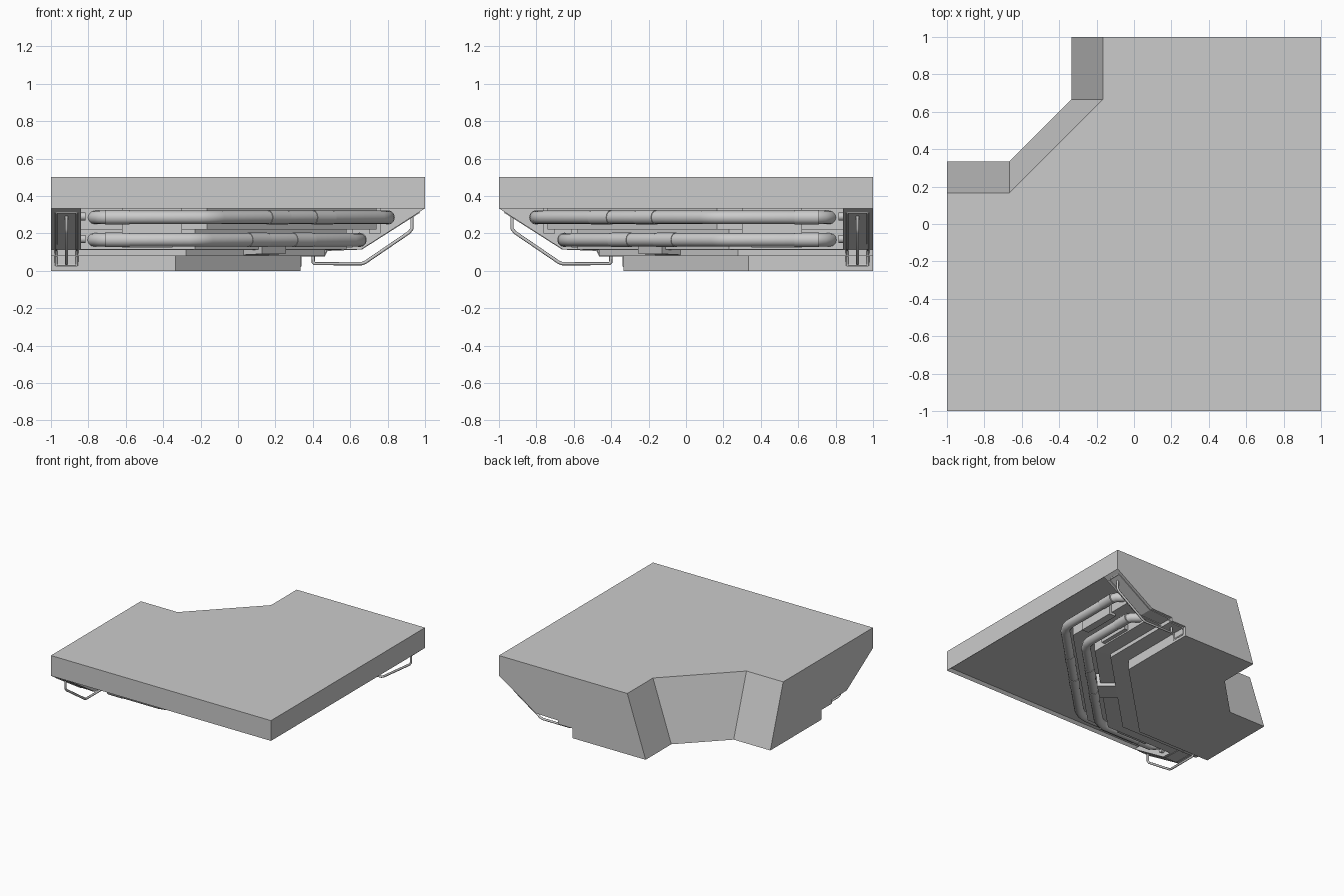
import bpy, bmesh, math
from mathutils import Vector

if "Cube" in bpy.data.objects:
    bpy.data.objects.remove(bpy.data.objects["Cube"])

T = math.tan(math.radians(22.5))


def corner(p):
    # y where a line at offset p turns onto the diagonal run
    return 1/3 - (p - 1/3) * T


def mir(v):
    # mirror across the plan diagonal
    return (-v[1], -v[0], v[2])


def loft(name, rings, closed=True):
    bm = bmesh.new()
    vs = [[bm.verts.new(co) for co in r] for r in rings]
    n = len(rings[0])
    for a, b in zip(vs, vs[1:]):
        for i in range(n if closed else n - 1):
            j = (i + 1) % n
            bm.faces.new((a[i], a[j], b[j], b[i]))
    bm.faces.new(vs[0])
    bm.faces.new(vs[-1])
    bmesh.ops.recalc_face_normals(bm, faces=bm.faces)
    me = bpy.data.meshes.new(name)
    bm.to_mesh(me)
    bm.free()
    ob = bpy.data.objects.new(name, me)
    bpy.context.collection.objects.link(ob)
    return ob


def pipe(name, pts, r, res=4):
    cu = bpy.data.curves.new(name, 'CURVE')
    cu.dimensions = '3D'
    cu.bevel_depth = r
    cu.bevel_resolution = res
    cu.use_fill_caps = True
    sp = cu.splines.new('POLY')
    sp.points.add(len(pts) - 1)
    for q, co in zip(sp.points, pts):
        q.co = (*co, 1)
    ob = bpy.data.objects.new(name, cu)
    bpy.context.collection.objects.link(ob)
    bpy.ops.object.select_all(action='DESELECT')
    ob.select_set(True)
    bpy.context.view_layer.objects.active = ob
    bpy.ops.object.convert(target='MESH')
    bpy.ops.object.shade_smooth_by_angle(angle=math.radians(50))


def pair(fn, name, pts, *args):
    fn(name + "_a", pts, *args)
    fn(name + "_b", [mir(p) for p in pts], *args)


def box(name, pts):
    lo, hi = [[f(c) for c in zip(*pts)] for f in (min, max)]
    ring = lambda z: [(lo[0], lo[1], z), (hi[0], lo[1], z),
                      (hi[0], hi[1], z), (lo[0], hi[1], z)]
    return loft(name, [ring(lo[2]), ring(hi[2])])


# Deck slab with sloping notch wall and recessed underside
def outline(d, z):
    a = [(-1/6 - d, 2/3, z), (-1/6 - d, 1, z)]
    return a + [(1, 1, z), (1, -1, z), (-1, -1, z)] + [mir(v) for v in reversed(a)]


slab = loft("deck_slab", [outline(0, .5), outline(1/18, 1/3)])
bm = bmesh.new()
bm.from_mesh(slab.data)
under = [f for f in bm.faces if f.normal.z < -.9]
bmesh.ops.inset_region(bm, faces=under, thickness=.03, depth=-.02)
bm.to_mesh(slab.data)
bm.free()

# Stepped core swept along both arms and the diagonal: (offset, height)
prof = [(-2/9, 1/3), (-1/3, 0), (1/3, 0), (1/3, .08), (.465, .08), (.465, .11),
        (.58, .113), (.58, .22), (.74, .22), (.74, .36)]
end = [(p, 1, min(z, 1/3)) for p, z in prof]
bend = [(p, 2/3 if p < 0 else corner(p), z) for p, z in prof]
loft("stepped_core", [end, bend, [mir(v) for v in bend], [mir(v) for v in end]], closed=False)

# Sloped blocks closing the ends of both arms
wedge = [(1, 1/3), (.74, 1/3), (.74, .22), (.58, .22), (.58, .113), (.66, .115)]
for tag, f in (("a", tuple), ("b", mir)):
    loft("end_block_" + tag, [[f((p, y, z)) for p, z in wedge] for y in (1, .84)])

# Raised rims framing each handle, and the grab handles
for i, y in enumerate((.862, .972)):
    pair(pipe, f"handle_rim_{i}",
         [(.965, y, .314), (.66, y, .12), (.475, y, .112), (.46, y, .083),
          (.335, y, .08), (.332, y, .025)], .008, 1)
for i, (x, z) in enumerate(((.965, .314), (.332, .027))):
    pair(pipe, f"rim_end_{i}", [(x, .862, z), (x, .972, z)], .008, 1)
pair(pipe, "grab_handle",
     [(.93, .917, .31), (.93, .917, .225), (.915, .917, .205), (.68, .917, .045),
      (.66, .917, .038), (.41, .917, .038), (.402, .917, .046), (.402, .917, .085)], .009, 2)

# Two service pipes with collars and couplers
for tag, p, z in (("upper", .8, .285), ("lower", .65, .165)):
    c = corner(p)
    d = .06
    half = [(p - .13, .785, z), (p - .06, .765, z), (p - .015, .73, z), (p, .68, z),
            (p, c + d, z), (p - .012, c + .01, z), (p - d * .75, c - d * .75, z)]
    pipe(tag + "_pipe", half + [mir(v) for v in reversed(half)], .036)
    pair(pipe, tag + "_elbow_collar", [(p, .71, z), (p, .58, z)], .039)
    m = (p - c) / 2
    pair(pipe, tag + "_coupler", [(m + e, -m + e, z) for e in (.07, .17)], .039)

# Blocks on the ledges behind the pipes
pair(box, "upper_ledge_block", [(.7, .3, .2), (.762, .62, .34)])
pair(box, "lower_ledge_block", [(.55, .35, .125), (.612, .62, .26)])

# Bracket on the diagonal
u, w = Vector((1, -1, 0)).normalized(), Vector((1, 1, 0)).normalized()
sect = [(.1, .084), (.27, .09), (.28, .2), (.1, .2)]
loft("diagonal_bracket", [[tuple(u * a + w * s + Vector((0, 0, z))) for a, z in sect]
                          for s in (-.09, .09)])

# Small sockets on the end blocks
for i, (x, z) in enumerate(((.8, .29), (.66, .17))):
    pair(pipe, f"socket_{i}", [(x, .85, z), (x, .815, z)], .022, 2)
